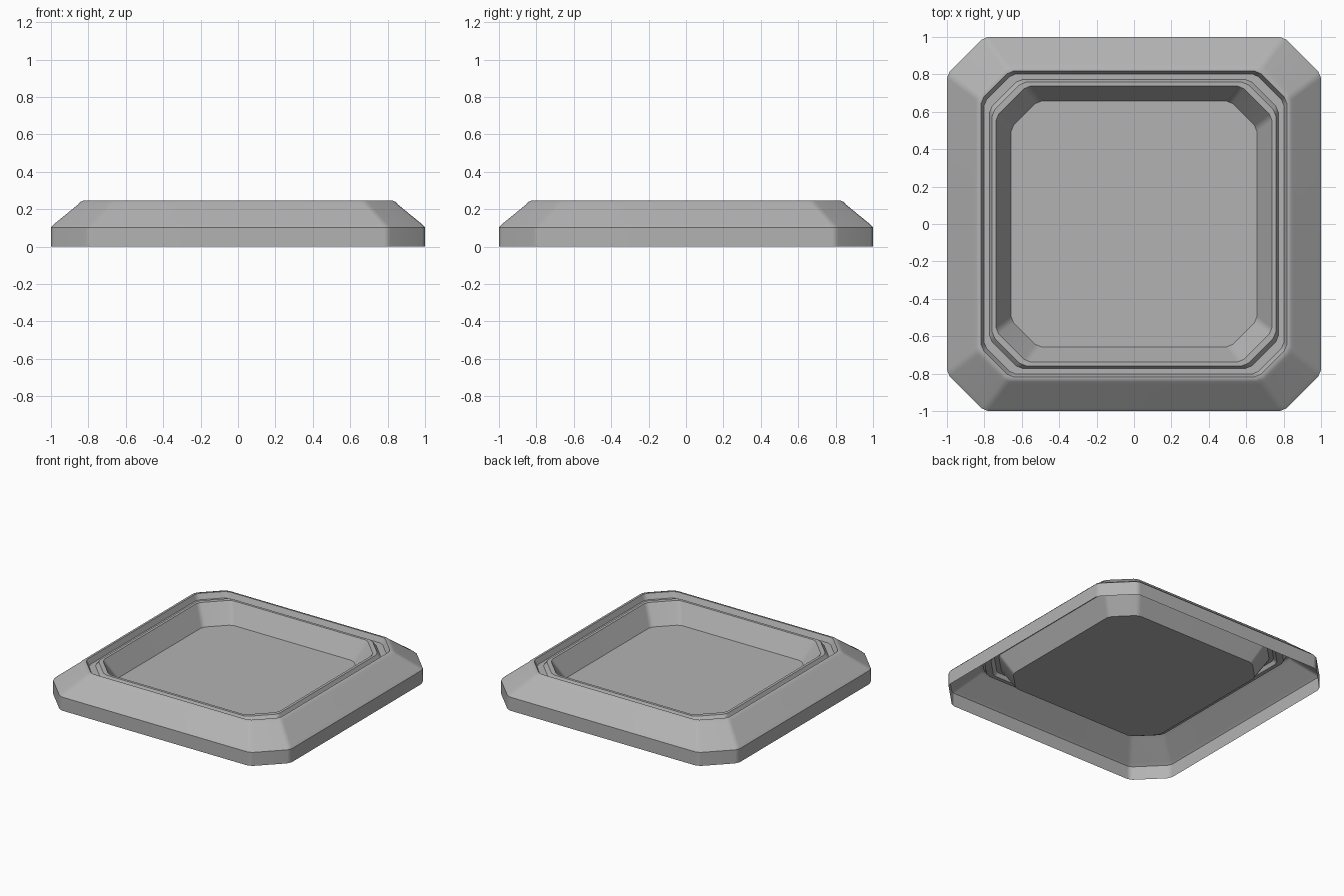
import bpy
from mathutils import Vector

cube = bpy.data.objects.get("Cube")
if cube:
    bpy.data.objects.remove(cube)

# One neutral grey for the whole tray
grey = bpy.data.materials.new("neutral grey")
grey.use_nodes = True
colour = (0.45, 0.45, 0.45, 1)
grey.diffuse_color = colour
grey.node_tree.nodes["Principled BSDF"].inputs["Base Color"].default_value = colour


def octagon(half, cut, z, soft=0.02):
    """Square loop with cut corners, each vertex softened by a small chamfer."""
    inner = half - cut
    corners = []
    for sx, sy in ((1, 1), (-1, 1), (-1, -1), (1, -1)):
        pair = [Vector((sx * half, sy * inner, z)), Vector((sx * inner, sy * half, z))]
        corners += pair if sx == sy else pair[::-1]
    loop = []
    for i, corner in enumerate(corners):
        for other in (corners[i - 1], corners[(i + 1) % len(corners)]):
            loop.append(corner + (other - corner).normalized() * soft)
    return loop


# Section from the open foot, over the rim and groove, down to the floor:
# half width, corner cut, height
section = [
    (1.0, 0.2, 0.0),        # foot
    (1.0, 0.2, 0.103),      # top of outer wall
    (0.982, 0.197, 0.121),  # softened shoulder
    (0.856, 0.165, 0.224),  # top of slope
    (0.842, 0.16, 0.239),
    (0.828, 0.158, 0.245),  # outer rim
    (0.818, 0.155, 0.245),
    (0.802, 0.15, 0.205),   # groove
    (0.772, 0.155, 0.205),
    (0.758, 0.16, 0.232),   # inner rim
    (0.738, 0.165, 0.232),
    (0.658, 0.145, 0.09),   # floor edge
]

verts, faces = [], []
for half, cut, z in section:
    verts += octagon(half, cut, z)
n = len(verts) // len(section)
for ring in range(len(section) - 1):
    for i in range(n):
        j = (i + 1) % n
        a, b = ring * n, (ring + 1) * n
        faces.append((a + i, a + j, b + j, b + i))
faces.append(tuple(range(len(verts) - n, len(verts))))  # floor

mesh = bpy.data.meshes.new("tray")
mesh.from_pydata(verts, [], faces)
mesh.materials.append(grey)
tray = bpy.data.objects.new("tray", mesh)
bpy.context.collection.objects.link(tray)

# Smooth the small chamfers while the broad faces stay flat
bpy.ops.object.select_all(action="DESELECT")
tray.select_set(True)
bpy.context.view_layer.objects.active = tray
bpy.ops.object.shade_smooth_by_angle(angle=0.5)
weighted = tray.modifiers.new("flat broad faces", "WEIGHTED_NORMAL")
weighted.keep_sharp = True
